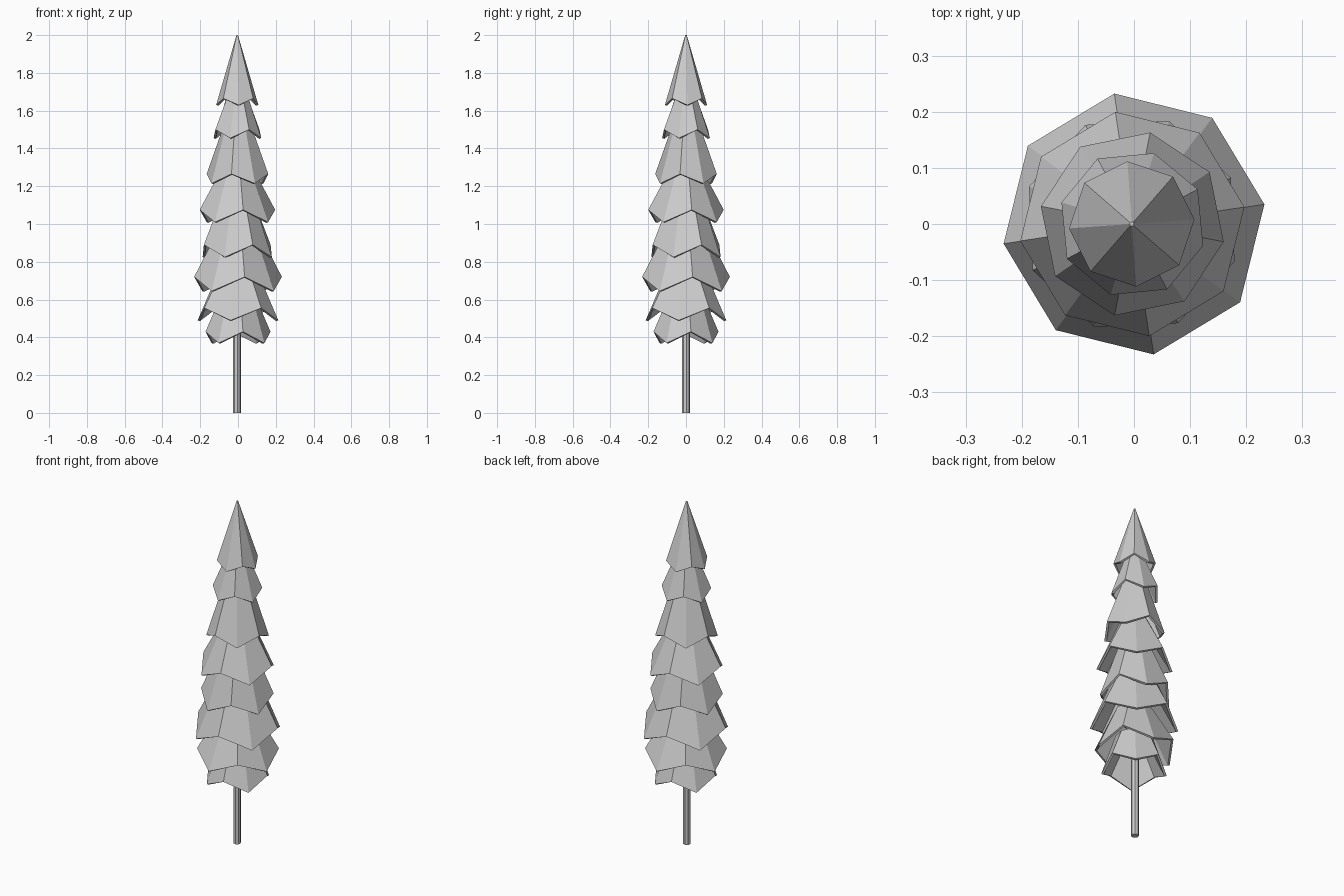
import bpy, bmesh
from math import sin, cos, radians

cube = bpy.data.objects.get("Cube")
if cube:
    bpy.data.objects.remove(cube, do_unlink=True)

grey = bpy.data.materials.new("plain grey")
grey.use_nodes = True
COLOUR = (0.6, 0.6, 0.6, 1)
grey.diffuse_color = COLOUR
grey.node_tree.nodes["Principled BSDF"].inputs["Base Color"].default_value = COLOUR

SIDES = 8


def lathe(name, rings, angle, x=0.0):
    """Flat-faced octagonal loft; each ring is (radius, z even, z odd)."""
    bm = bmesh.new()
    loops = []
    for r, z_even, z_odd in rings:
        loop = []
        for i in range(SIDES):
            a = radians(angle + i * 360 / SIDES)
            loop.append(bm.verts.new((x + r * cos(a), r * sin(a), z_odd if i % 2 else z_even)))
        loops.append(loop)
    for low, high in zip(loops, loops[1:]):
        for i in range(SIDES):
            j = (i + 1) % SIDES
            bm.faces.new((low[i], low[j], high[j], high[i]))
    bm.faces.new(loops[0])
    bm.faces.new(loops[-1])
    bmesh.ops.recalc_face_normals(bm, faces=bm.faces)
    mesh = bpy.data.meshes.new(name)
    bm.to_mesh(mesh)
    bm.free()
    mesh.materials.append(grey)
    obj = bpy.data.objects.new(name, mesh)
    bpy.context.collection.objects.link(obj)


# Trunk
lathe("trunk", [(0.021, 0, 0), (0.021, 0.7, 0.7)], 8, -0.006)

# Hollow skirts: rim radius, even z, odd z, top radius, top z, turn, x offset
TIERS = [
    (0.174, 0.43, 0.37, 0.10, 0.60, 8.6, 0),
    (0.217, 0.49, 0.555, 0.10, 0.76, -10.5, 0),
    (0.235, 0.72, 0.645, 0.11, 0.96, 8.6, 0),
    (0.195, 0.825, 0.89, 0.09, 1.14, -20, -0.004),
    (0.202, 1.075, 1.01, 0.07, 1.32, 8.6, -0.003),
    (0.166, 1.265, 1.215, 0.06, 1.56, -11, -0.003),
    (0.132, 1.455, 1.50, 0.05, 1.70, -17, -0.003),
    (0.112, 1.63, 1.665, 0.004, 2.00, 4, -0.004),
]
WALL = 0.012
for n, (rim, z0, z1, top, z_top, turn, x) in enumerate(TIERS, 1):
    roof = z_top - 0.06
    inner = max(top - WALL, 0.01)
    lathe(f"foliage_tier_{n}", [
        (inner, roof, roof),
        (rim - WALL, z0 - 0.004, z1 - 0.004),
        (rim, z0, z1),
        (top, z_top, z_top),
    ], turn, x)
